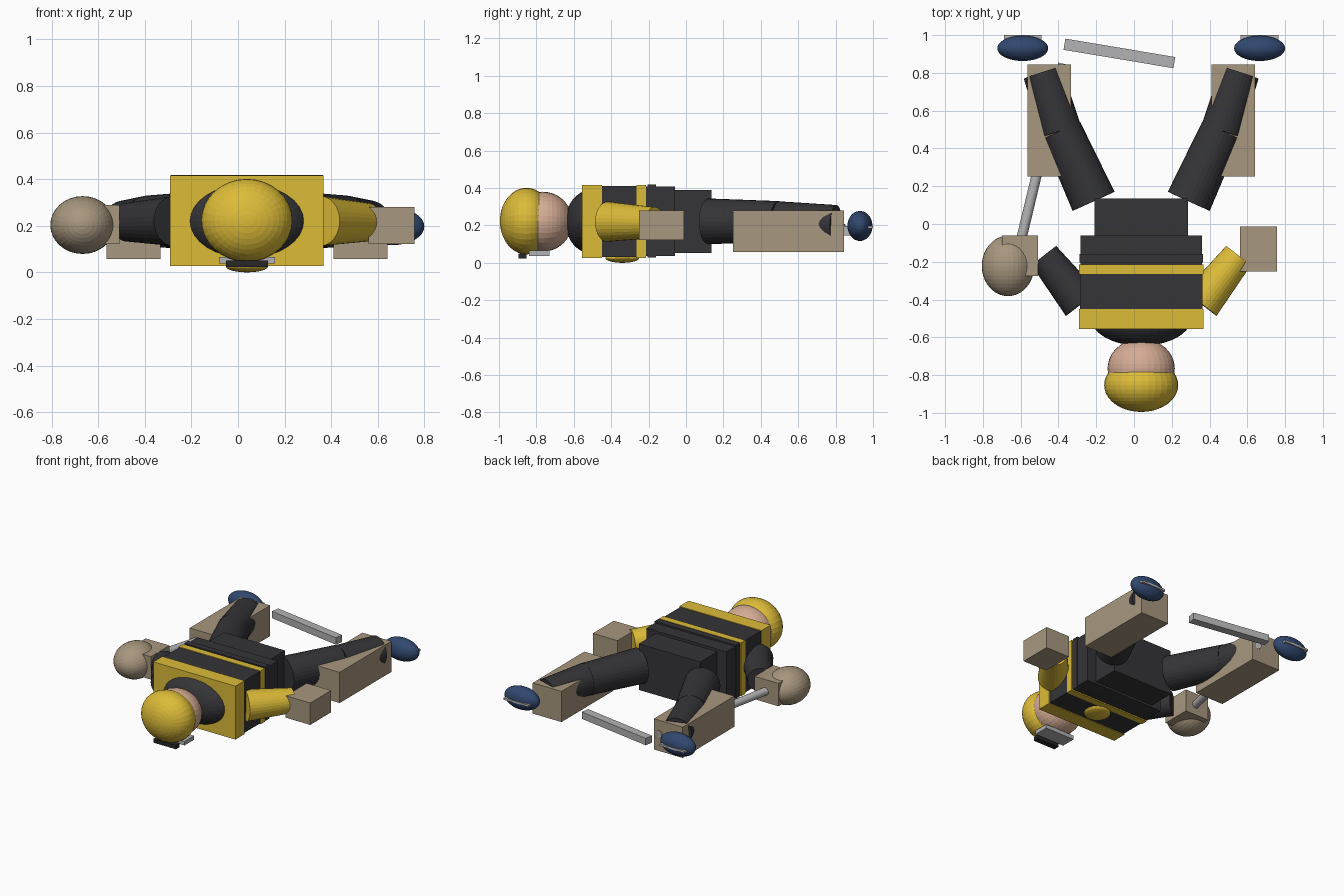
import bpy, bmesh
from math import radians, pi
from mathutils import Vector, Matrix

if "Cube" in bpy.data.objects:
    bpy.data.objects.remove(bpy.data.objects["Cube"])

CX = 0.038  # symmetry line of the body


def material(name, rgb):
    m = bpy.data.materials.new(name)
    m.diffuse_color = (*rgb, 1)
    m.use_nodes = True
    m.node_tree.nodes["Principled BSDF"].inputs["Base Color"].default_value = m.diffuse_color
    return m


YELLOW = material("yellow", (0.72, 0.50, 0.04))
DARK = material("dark_cloth", (0.035, 0.035, 0.04))
BLACK = material("black", (0.02, 0.02, 0.022))
TAN = material("tan_leather", (0.39, 0.31, 0.21))
SKIN = material("skin", (0.66, 0.41, 0.30))
BLUE = material("navy", (0.03, 0.065, 0.16))
GREY = material("light_grey", (0.45, 0.45, 0.46))


def finish(name, bm, mat):
    me = bpy.data.meshes.new(name)
    bm.to_mesh(me)
    bm.free()
    me.materials.append(mat)
    ob = bpy.data.objects.new(name, me)
    bpy.context.collection.objects.link(ob)
    return ob


def box(name, x, y, z, mat, turn=0):
    """Box from (min, max) pairs, optionally turned about its own z axis."""
    bm = bmesh.new()
    size = [b - a for a, b in (x, y, z)]
    mid = [(a + b) / 2 for a, b in (x, y, z)]
    bmesh.ops.create_cube(bm, size=1, matrix=Matrix.Translation(mid)
                          @ Matrix.Rotation(radians(turn), 4, 'Z') @ Matrix.Diagonal((*size, 1)))
    return finish(name, bm, mat)


def ball(name, centre, radii, mat):
    """Ellipsoid with its poles along y."""
    bm = bmesh.new()
    bmesh.ops.create_uvsphere(bm, u_segments=32, v_segments=20, radius=1,
                              matrix=Matrix.Translation(centre) @ Matrix.Diagonal((*radii, 1))
                              @ Matrix.Rotation(pi / 2, 4, 'X'))
    return finish(name, bm, mat)


def rod(name, a, b, r1, r2, mat):
    """Tapered cylinder from point a to point b."""
    a, b = Vector(a), Vector(b)
    d = b - a
    bm = bmesh.new()
    bmesh.ops.create_cone(bm, cap_ends=True, segments=32, radius1=r1, radius2=r2, depth=d.length,
                          matrix=Matrix.Translation((a + b) / 2)
                          @ d.to_track_quat('Z', 'Y').to_matrix().to_4x4())
    return finish(name, bm, mat)


def wide(half):
    return (CX - half, CX + half)


# Torso, a stack of slabs from shoulders to hips
box("shoulder_yoke", wide(0.33), (-0.555, -0.45), (0.027, 0.415), YELLOW)
box("chest", wide(0.324), (-0.45, -0.265), (0.032, 0.41), DARK)
box("waist_stripe", wide(0.329), (-0.265, -0.215), (0.027, 0.415), YELLOW)
box("jersey_hem", wide(0.322), (-0.215, -0.06), (0.037, 0.407), DARK)
box("belt", wide(0.326), (-0.205, -0.16), (0.028, 0.418), DARK)
box("hips", wide(0.247), (-0.065, 0.135), (0.053, 0.388), DARK)
ball("chest_badge", (CX, -0.34, 0.025), (0.09, 0.09, 0.025), YELLOW)

# Neck, head, helmet and face guard
ball("collar", (CX, -0.50, 0.22), (0.265, 0.145, 0.172), DARK)
ball("head", (CX, -0.765, 0.22), (0.178, 0.158, 0.16), SKIN)
ball("helmet", (CX, -0.853, 0.223), (0.196, 0.142, 0.178), YELLOW)
box("face_guard", wide(0.12), (-0.84, -0.73), (0.037, 0.066), GREY)
box("visor_brim", wide(0.09), (-0.895, -0.853), (0.022, 0.05), BLACK)

# Limbs and skates, mirrored about the body line
for side, s in (("left", -1), ("right", 1)):
    def at(x, y, z):
        return (CX + s * x, y, z)

    rod(side + "_thigh", at(0.252, 0.12, 0.222), at(0.423, 0.495, 0.22), 0.122, 0.110, DARK)
    rod(side + "_shin", at(0.423, 0.49, 0.22), at(0.522, 0.80, 0.205), 0.109, 0.104, DARK)
    rod(side + "_sleeve", at(0.315, -0.42, 0.22), at(0.515, -0.168, 0.215), 0.107, 0.083,
        YELLOW if s > 0 else DARK)
    px = CX + s * 0.487
    box(side + "_leg_pad", (px - 0.116, px + 0.116), (0.252, 0.845), (0.057, 0.28), TAN)
    fx = CX + s * 0.627
    ball(side + "_skate_boot", (fx, 0.93, 0.197), (0.135, 0.067, 0.08), BLUE)
    box(side + "_skate_blade", (fx - 0.1, fx + 0.1), (0.93, 1.0), (0.183, 0.198), GREY)

# Gloves
box("blocker_glove", (0.56, 0.757), (-0.252, -0.012), (0.122, 0.281), TAN)
box("catching_cuff", (-0.70, -0.508), (-0.275, -0.062), (0.122, 0.288), TAN)
ball("catching_mitt", (-0.667, -0.222, 0.203), (0.139, 0.16, 0.124), TAN)

# Stick
rod("stick_shaft", (-0.63, -0.22, 0.205), (-0.375, 0.848, 0.18), 0.027, 0.027, GREY)
box("stick_blade", (-0.372, 0.218), (0.873, 0.933), (0.147, 0.197), GREY, turn=-9.5)
